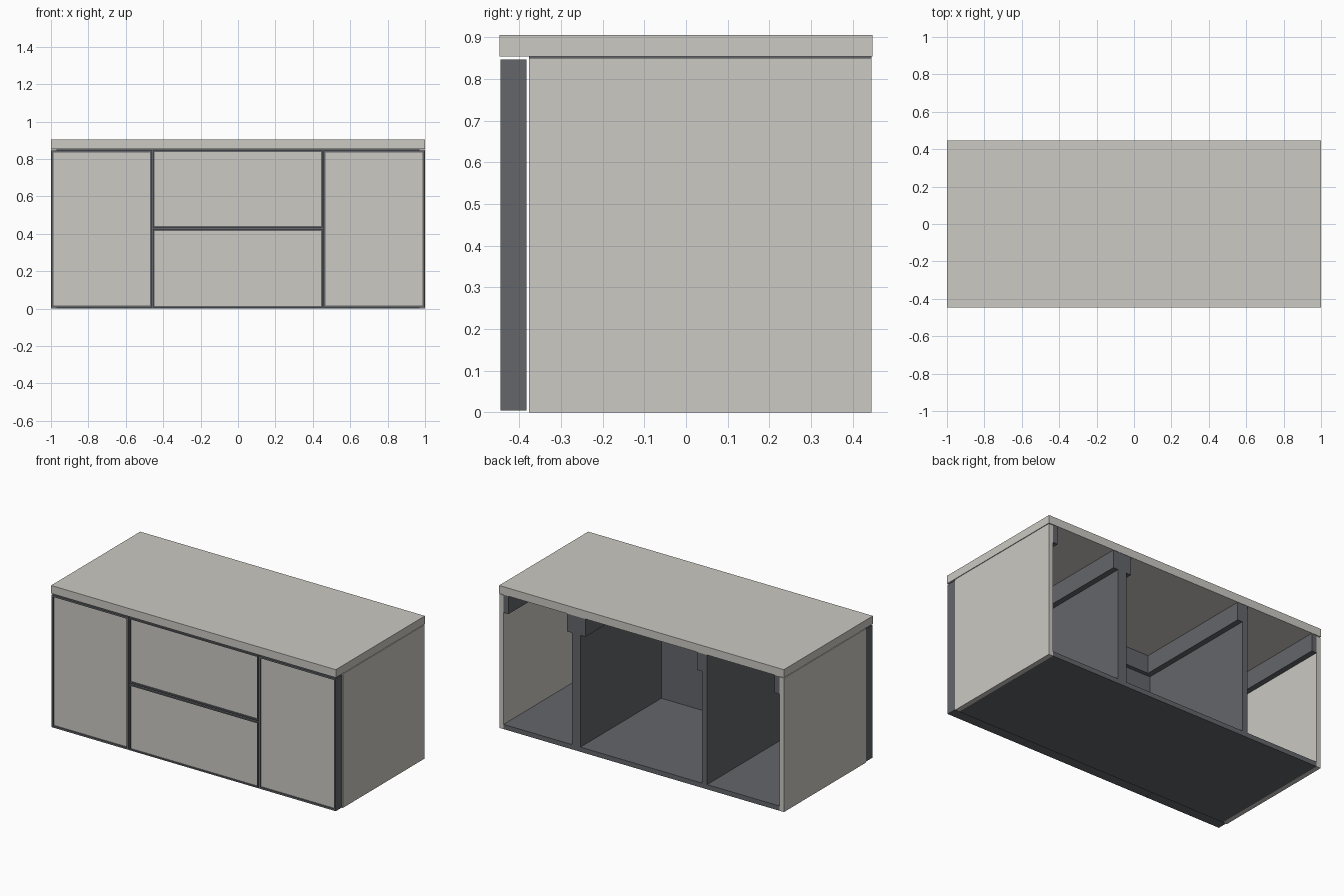
import bpy, bmesh
from mathutils import Vector

if "Cube" in bpy.data.objects:
    bpy.data.objects.remove(bpy.data.objects["Cube"])


def material(name, rgb):
    m = bpy.data.materials.new(name)
    m.diffuse_color = (*rgb, 1.0)
    m.use_nodes = True
    m.node_tree.nodes["Principled BSDF"].inputs["Base Color"].default_value = m.diffuse_color
    return m


LIGHT = material("warm_white", (0.60, 0.585, 0.545))
DARK = material("slate_grey", (0.125, 0.133, 0.145))


def box(name, x, y, z, mat):
    """Box from (min, max) ranges on each axis."""
    bm = bmesh.new()
    bmesh.ops.create_cube(bm, size=1.0)
    for v in bm.verts:
        v.co = Vector([r[0] if c < 0 else r[1] for c, r in zip(v.co, (x, y, z))])
    me = bpy.data.meshes.new(name)
    bm.to_mesh(me)
    bm.free()
    me.materials.append(mat)
    ob = bpy.data.objects.new(name, me)
    bpy.context.collection.objects.link(ob)
    return ob


def framed_front(name, x, z, border=0.016, recess=0.008):
    """Dark slab with a light panel set into its front face."""
    ob = box(name, x, (-0.445, -0.382), z, DARK)
    me = ob.data
    me.materials.append(LIGHT)
    bm = bmesh.new()
    bm.from_mesh(me)
    bm.normal_update()
    face = min(bm.faces, key=lambda f: f.normal.y)
    bmesh.ops.inset_region(bm, faces=[face], thickness=border)
    # step the panel back from the frame
    bmesh.ops.inset_region(bm, faces=[face], thickness=0.0005, depth=-recess)
    face.material_index = 1
    bm.to_mesh(me)
    bm.free()
    return ob


BACK = 0.445
FRONT = -0.377

# worktop
box("worktop", (-1, 1), (-0.447, 0.447), (0.854, 0.905), LIGHT)

# carcass: light end panels, dark floor and partitions
box("left_end_panel", (-1, -0.97), (FRONT, BACK), (0, 0.85), LIGHT)
box("right_end_panel", (0.97, 1), (FRONT, BACK), (0, 0.85), LIGHT)
box("floor", (-0.97, 0.97), (FRONT, BACK), (0, 0.03), DARK)
box("left_partition", (-0.46, -0.425), (FRONT, BACK), (0.03, 0.854), DARK)
box("right_partition", (0.43, 0.49), (FRONT, BACK), (0.03, 0.854), DARK)

# support rails under the worktop, along the walls of each bay
for i, x0 in enumerate((-0.97, -0.425, 0.395, 0.49, 0.935)):
    box(f"side_rail_{i + 1}", (x0, x0 + 0.035), (FRONT, BACK), (0.74, 0.854), DARK)
for name, x in (("left", (-0.935, -0.46)), ("middle", (-0.39, 0.395)),
                ("right", (0.525, 0.935))):
    box(f"{name}_front_rail", x, (FRONT, FRONT + 0.035), (0.74, 0.854), DARK)

# thin panel behind the drawer fronts
box("drawer_backing", (-0.425, 0.43), (FRONT, FRONT + 0.01), (0.03, 0.74), DARK)

# doors and drawer fronts
framed_front("left_door", (-0.998, -0.459), (0.005, 0.846))
framed_front("right_door", (0.457, 0.998), (0.005, 0.846))
framed_front("upper_drawer_front", (-0.455, 0.453), (0.432, 0.846), 0.012)
framed_front("lower_drawer_front", (-0.455, 0.453), (0.005, 0.424), 0.012)
